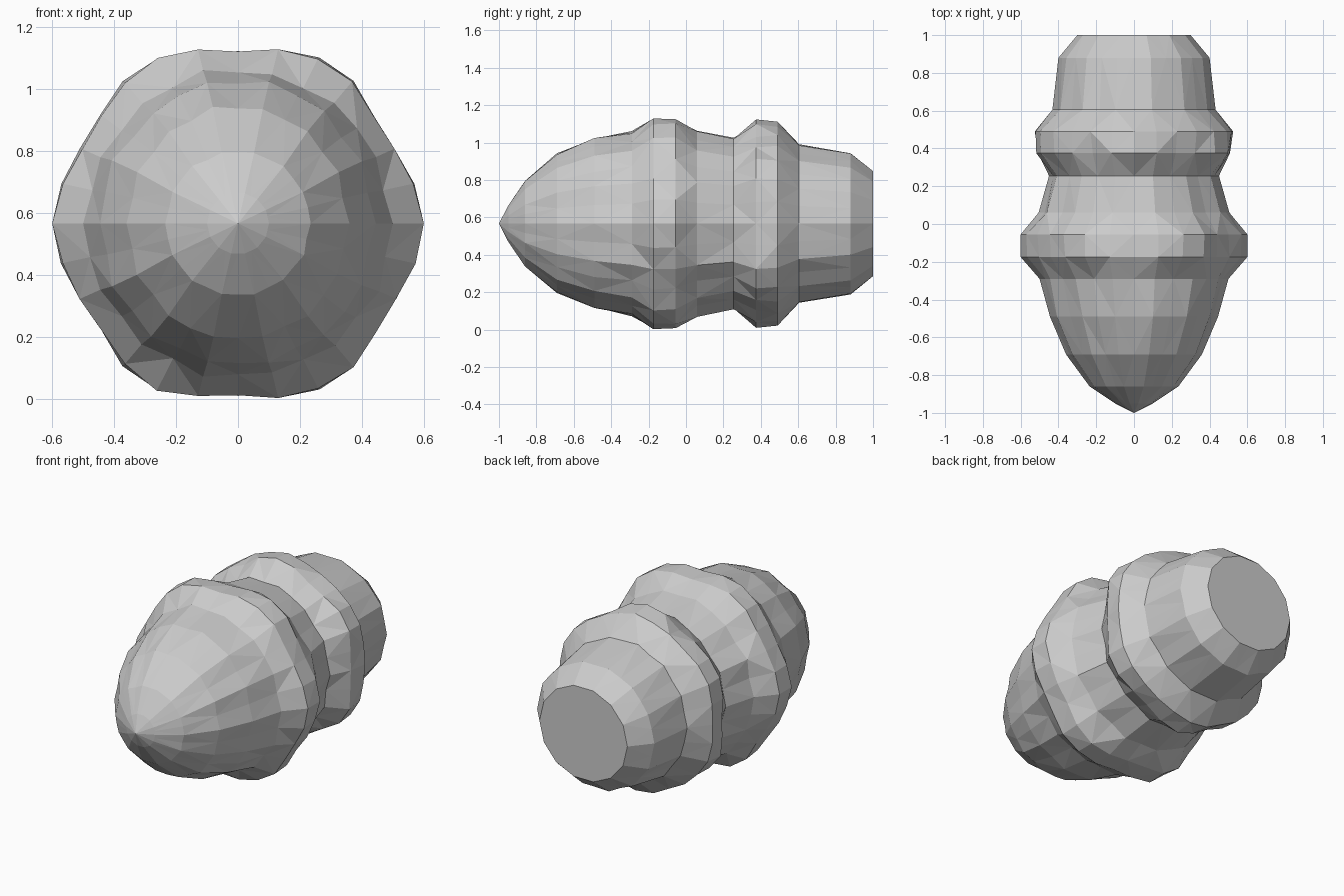
import bpy
import bmesh
import random
from math import sin, cos, pi

cube = bpy.data.objects.get("Cube")
if cube:
    bpy.data.objects.remove(cube)

SEGMENTS = 28
CENTRE_Z = 0.567
random.seed(4)

grey = bpy.data.materials.new("plain grey")
grey.use_nodes = True
colour = (0.6, 0.6, 0.6, 1)
grey.diffuse_color = colour
grey.node_tree.nodes["Principled BSDF"].inputs["Base Color"].default_value = colour

# Rings from nose to tail: y, half width, half height, six-lobe swell, roughness
rings = [
    (-0.95, 0.10, 0.10, 0, 0),
    (-0.86, 0.235, 0.235, 0, 0.003),
    (-0.69, 0.36, 0.38, 0, 0.006),
    (-0.49, 0.445, 0.462, 0, 0.008),
    (-0.29, 0.50, 0.50, 0, 0.008),
    (-0.175, 0.58, 0.575, 0.02, 0.008),
    (-0.055, 0.58, 0.57, 0.02, 0.008),
    (0.06, 0.505, 0.505, 0, 0.008),
    (0.255, 0.45, 0.465, 0, 0.008),
    (0.375, 0.53, 0.535, -0.022, 0.008),
    (0.49, 0.535, 0.535, -0.01, 0.008),
    (0.605, 0.432, 0.432, 0, 0.005),
    (0.88, 0.40, 0.385, 0, 0.004),
    (1.0, 0.30, 0.288, 0, 0),
]

# Lumpy body of revolution along y
bm = bmesh.new()
loops = []
for y, wide, high, lobe, rough in rings:
    loop = []
    for i in range(SEGMENTS):
        a = 2 * pi * i / SEGMENTS
        swell = lobe * cos(6 * a)
        if i % 7:
            swell += random.uniform(-rough, rough)
        if lobe == 0 and i % 2:
            swell -= 0.025 * wide
        loop.append(bm.verts.new(((wide + swell) * cos(a), y,
                                  CENTRE_Z + (high + swell) * sin(a))))
    loops.append(loop)

# Skin with alternating diagonals
for r, (near, far) in enumerate(zip(loops, loops[1:])):
    for i in range(SEGMENTS):
        j = (i + 1) % SEGMENTS
        a, b, c, d = near[i], near[j], far[j], far[i]
        if (i + r) % 2:
            bm.faces.new((a, b, c))
            bm.faces.new((a, c, d))
        else:
            bm.faces.new((a, b, d))
            bm.faces.new((b, c, d))

# Pointed nose and flat tail
tip = bm.verts.new((0, -1, CENTRE_Z))
for i in range(SEGMENTS):
    bm.faces.new((tip, loops[0][(i + 1) % SEGMENTS], loops[0][i]))
bm.faces.new(loops[-1])
bmesh.ops.recalc_face_normals(bm, faces=bm.faces)

mesh = bpy.data.meshes.new("lumpy_body")
bm.to_mesh(mesh)
bm.free()
mesh.materials.append(grey)
body = bpy.data.objects.new("lumpy_body", mesh)
bpy.context.collection.objects.link(body)
